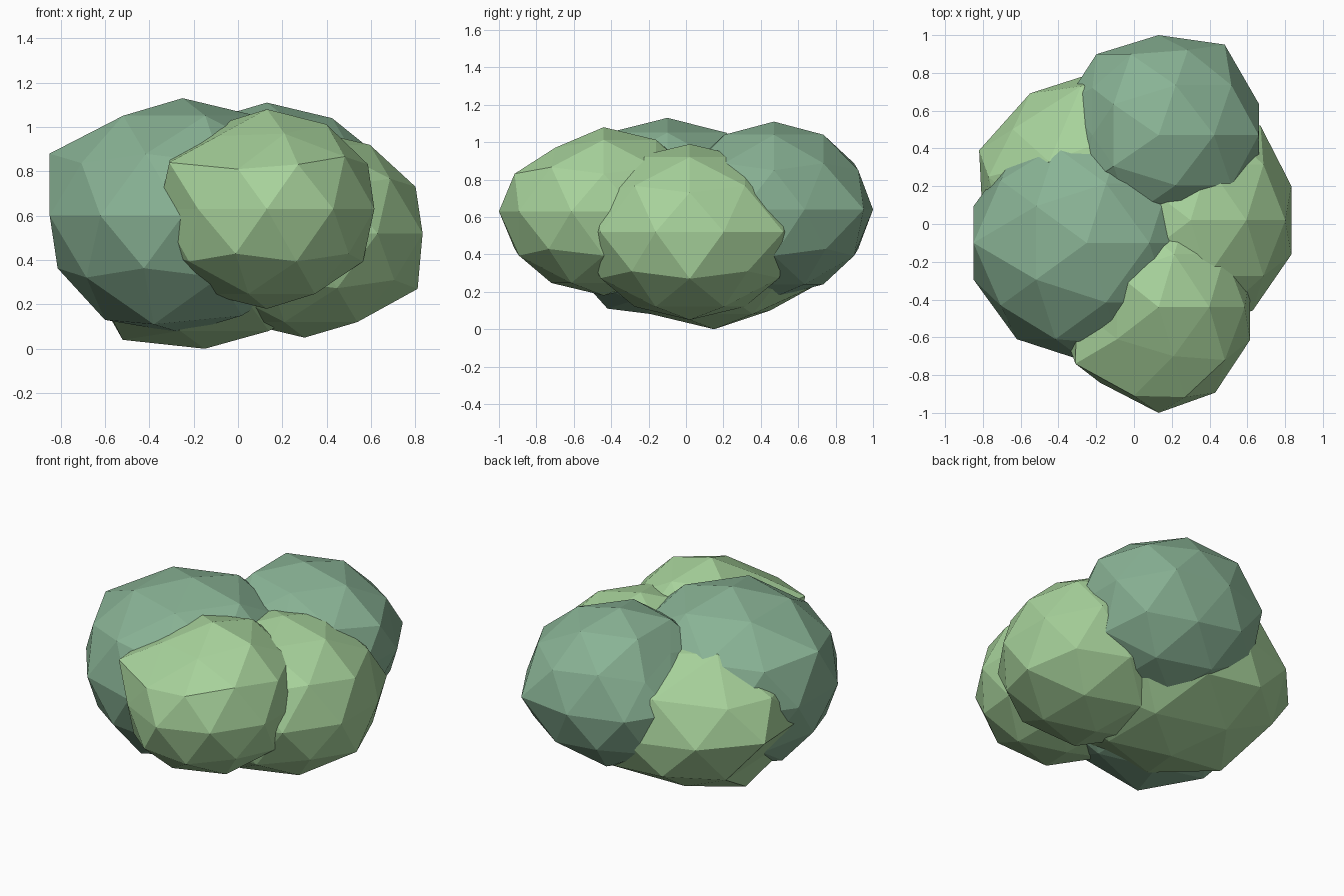
import bpy
from mathutils import Vector


def material(name, rgb):
    m = bpy.data.materials.new(name)
    m.diffuse_color = (*rgb, 1)
    return m


dark = material("dark_leaf", (0.25, 0.45, 0.30))
light = material("light_leaf", (0.39, 0.65, 0.33))


def clump(name, centre, radii, mat, pulls=()):
    """Faceted leaf ball; each pull drags the nearest corner to a point."""
    bpy.ops.mesh.primitive_ico_sphere_add(subdivisions=2, radius=1)
    ob = bpy.context.object
    ob.name = name
    ob.location = centre
    verts = ob.data.vertices
    for v in verts:
        v.co = Vector([c * r for c, r in zip(v.co.normalized(), radii)])
    for p in pulls:
        target = Vector(p) - Vector(centre)
        min(verts, key=lambda v: (v.co - target).length).co = target
    ob.data.materials.append(mat)


# Five overlapping leaf clumps, with a few uneven corners
clump("left_clump", (-0.25, -0.10, 0.60), (0.63, 0.63, 0.53), dark,
      [(-0.85, -0.10, 0.88), (-0.60, -0.10, 0.13), (-0.38, -0.42, 0.11)])
clump("back_clump", (0.13, 0.47, 0.64), (0.56, 0.53, 0.47), dark,
      [(0.48, 0.95, 0.64), (0.66, 0.47, 0.85), (-0.22, 0.47, 0.92),
       (-0.22, 0.72, 0.83), (-0.36, 0.65, 0.64)])
clump("front_clump", (0.13, -0.44, 0.63), (0.51, 0.56, 0.45), light,
      [(-0.31, -0.74, 0.84), (-0.18, -0.84, 0.63), (-0.09, -0.61, 0.96),
       (0.21, -0.70, 0.97), (0.00, -0.91, 0.81)])
clump("right_clump", (0.30, 0.02, 0.52), (0.56, 0.59, 0.47), light,
      [(0.81, 0.02, 0.27), (0.67, 0.52, 0.52)])
clump("back_left_clump", (-0.15, 0.15, 0.48), (0.68, 0.67, 0.47), light,
      [(-0.15, 0.15, 0.00), (-0.82, 0.39, 0.48), (-0.52, 0.15, 0.04),
       (-0.28, 0.73, 0.74), (-0.45, 0.33, 0.92), (-0.77, 0.25, 0.70),
       (-0.65, 0.20, 0.27), (-0.31, 0.45, 0.10)])
